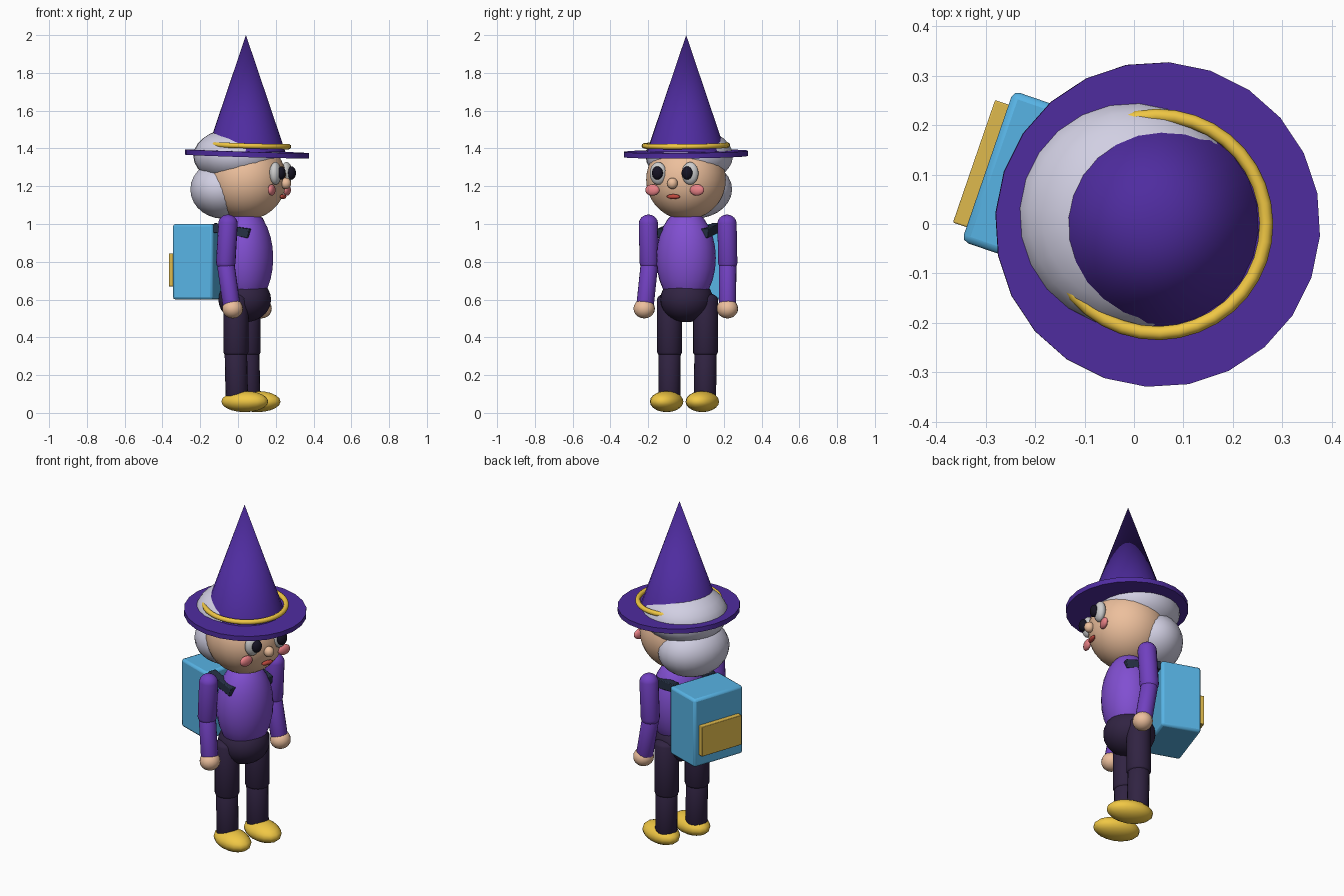
import bpy, bmesh, math
from mathutils import Matrix, Vector

if "Cube" in bpy.data.objects:
    bpy.data.objects.remove(bpy.data.objects["Cube"])

# The whole figure is turned slightly: it faces local +x in this frame
ROOT = Matrix.Translation((0.045, 0, 0)) @ Matrix.Rotation(math.radians(-19), 4, 'Z')
mats = {}


def paint(name, r, g, b):
    m = bpy.data.materials.new(name)
    m.diffuse_color = tuple((v / 255) ** 2.2 for v in (r, g, b)) + (1,)
    m.use_nodes = True
    m.node_tree.nodes["Principled BSDF"].inputs["Base Color"].default_value = m.diffuse_color
    mats[name] = m


for row in [("hat_purple", 80, 48, 158), ("shirt", 128, 80, 208), ("sleeve", 112, 66, 190),
            ("trousers", 52, 40, 68), ("gold", 240, 198, 70), ("skin", 236, 190, 155),
            ("hair", 208, 206, 226), ("white", 225, 228, 228), ("black", 28, 26, 40),
            ("cheek", 235, 130, 135), ("lips", 190, 75, 65), ("blue", 88, 178, 228),
            ("strap", 42, 52, 70), ("pocket", 222, 184, 78)]:
    paint(*row)


def finish(ob, name, mat, local=Matrix(), angle=40):
    ob.name = name
    ob.matrix_world = ROOT @ local
    ob.data.materials.append(mats[mat])
    bpy.ops.object.shade_smooth_by_angle(angle=math.radians(angle))
    return ob


def blob(name, mat, pos, radii, seg=24, rings=14):
    bpy.ops.mesh.primitive_uv_sphere_add(segments=seg, ring_count=rings, radius=1)
    ob = bpy.context.object
    ob.data.transform(Matrix.Diagonal((*radii, 1)))
    return finish(ob, name, mat, Matrix.Translation(pos), 60)


def capsule(name, mat, a, b, r, cap):
    """Limb between two points with domed ends of height cap."""
    a, b = Vector(a), Vector(b)
    bpy.ops.mesh.primitive_uv_sphere_add(segments=18, ring_count=11, radius=1)
    ob = bpy.context.object
    half = (b - a).length / 2
    for v in ob.data.vertices:
        v.co = (v.co.x * r, v.co.y * r, v.co.z * cap + math.copysign(half, v.co.z))
    rot = (b - a).to_track_quat('Z', 'Y').to_matrix().to_4x4()
    return finish(ob, name, mat, Matrix.Translation((a + b) / 2) @ rot, 60)


def box(name, mat, pos, size, bevel, tilt=0):
    bpy.ops.mesh.primitive_cube_add(size=1)
    ob = bpy.context.object
    ob.data.transform(Matrix.Diagonal((*size, 1)))
    mod = ob.modifiers.new("bevel", 'BEVEL')
    mod.width, mod.segments = bevel, 2
    return finish(ob, name, mat, Matrix.Translation(pos) @ Matrix.Rotation(tilt, 4, 'Y'))


# Body
blob("torso", "shirt", (0, 0, 0.82), (0.14, 0.16, 0.26))
blob("hips", "trousers", (-0.01, 0, 0.6), (0.14, 0.14, 0.12))

# Head and hair
blob("head", "skin", (0, 0, 1.235), (0.212, 0.212, 0.212), 28, 18)
blob("hair_cap", "hair", (-0.053, 0, 1.36), (0.232, 0.232, 0.15))
blob("hair_back", "hair", (-0.13, 0, 1.183), (0.172, 0.205, 0.155))

# Face
blob("nose", "skin", (0.22, 0, 1.215), (0.028, 0.028, 0.03), 16, 10)
blob("mouth", "lips", (0.205, 0, 1.145), (0.013, 0.038, 0.013), 16, 8)

# Paired parts
for s, side in ((-1, "right"), (1, "left")):
    blob(side + "_eye", "white", (0.193, s * 0.0895, 1.268), (0.03, 0.046, 0.06), 18, 12)
    blob(side + "_pupil", "black", (0.224, s * 0.083, 1.27), (0.022, 0.03, 0.035), 16, 10)
    blob(side + "_cheek", "cheek", (0.184, s * 0.125, 1.18), (0.017, 0.04, 0.03), 16, 10)

    capsule(side + "_upper_arm", "sleeve", (-0.028, s * 0.22, 1.0), (-0.04, s * 0.22, 0.8), 0.052, 0.05)
    capsule(side + "_forearm", "sleeve", (-0.038, s * 0.22, 0.77), (-0.006, s * 0.23, 0.58), 0.047, 0.04)
    blob(side + "_hand", "skin", (0.003, s * 0.233, 0.552), (0.055, 0.057, 0.052), 16, 10)

    capsule(side + "_thigh", "trousers", (-0.025, s * 0.1, 0.6), (-0.025, s * 0.1, 0.325), 0.067, 0.035)
    capsule(side + "_shin", "trousers", (-0.025, s * 0.1, 0.31), (-0.02, s * 0.1, 0.09), 0.06, 0.035)
    blob(side + "_shoe", "gold", (0.025, s * 0.1, 0.06), (0.13, 0.083, 0.056), 16, 10)

    box(side + "_strap", "strap", (-0.04, s * 0.12, 0.965), (0.2, 0.045, 0.05), 0.004, 0.15)

# Backpack with pocket
box("backpack", "blue", (-0.248, 0, 0.8), (0.226, 0.322, 0.4), 0.014)
box("backpack_pocket", "pocket", (-0.37, 0, 0.757), (0.04, 0.262, 0.175), 0.003)

# Pointed hat, tipped slightly forward
tilt = Matrix.Rotation(0.032, 4, 'Y')
bpy.ops.mesh.primitive_cylinder_add(vertices=24, radius=0.329, depth=0.028)
finish(bpy.context.object, "hat_brim", "hat_purple", Matrix.Translation((0.003, 0, 1.371)) @ tilt)
bpy.ops.mesh.primitive_cone_add(vertices=24, radius1=0.21, radius2=0, depth=0.62)
finish(bpy.context.object, "hat_cone", "hat_purple", Matrix.Translation((-0.003, 0, 1.69)))
bpy.ops.mesh.primitive_torus_add(major_radius=0.22, minor_radius=0.014, major_segments=36, minor_segments=10)
finish(bpy.context.object, "hat_band", "gold", Matrix.Translation((0.003, 0, 1.416)) @ tilt, 60)
